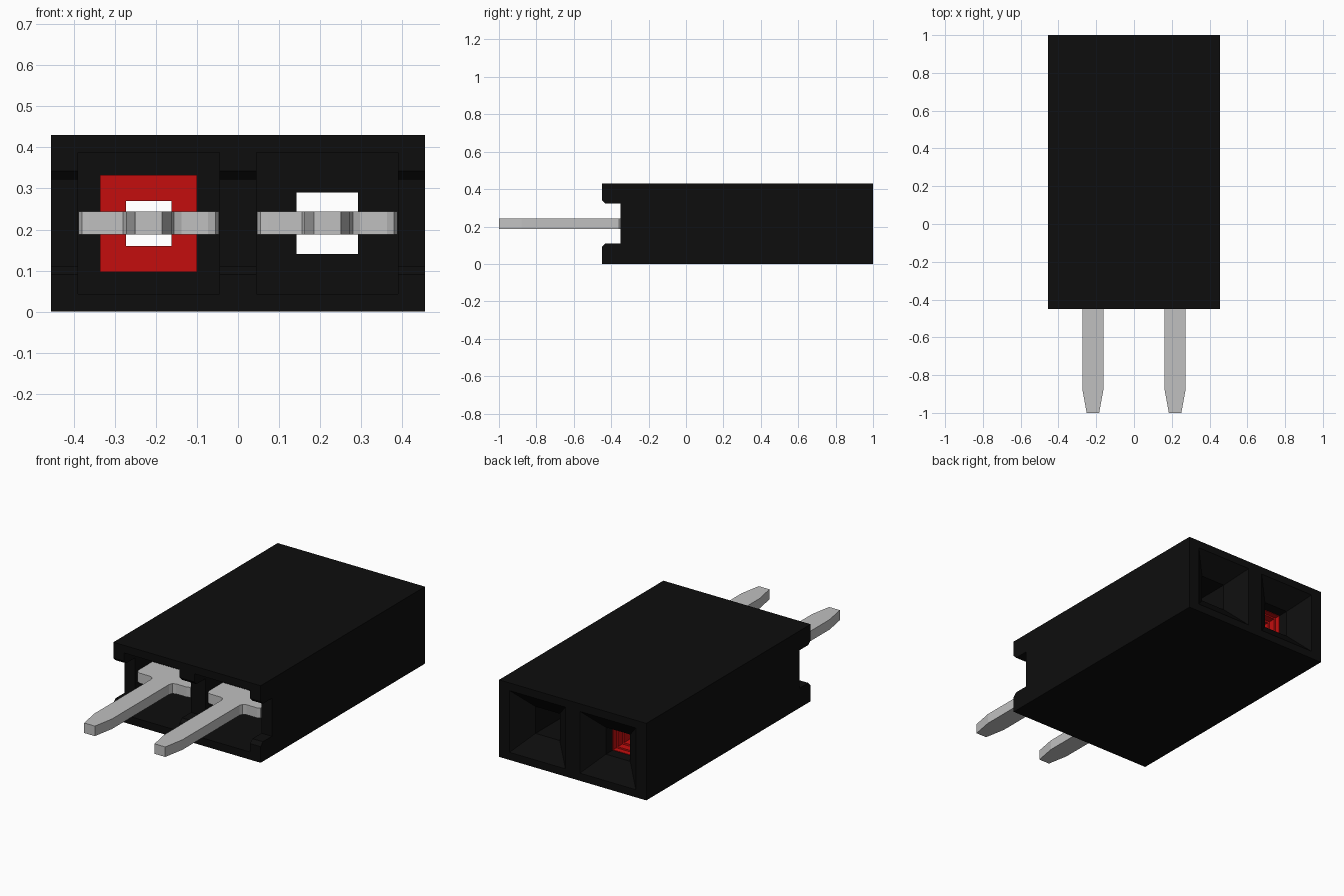
import bpy, bmesh
from mathutils import Vector

cube = bpy.data.objects.get("Cube")
if cube:
    bpy.data.objects.remove(cube, do_unlink=True)

ZC, CX = 0.215, 0.2175      # centre height and half spacing of the two sockets


def material(name, rgb, rough=0.6):
    m = bpy.data.materials.new(name)
    m.use_nodes = True
    m.diffuse_color = (*rgb, 1)
    bsdf = m.node_tree.nodes["Principled BSDF"]
    bsdf.inputs["Base Color"].default_value = (*rgb, 1)
    bsdf.inputs["Roughness"].default_value = rough
    return m


BLACK = material("black plastic", (0.004, 0.004, 0.004))
METAL = material("pale grey metal", (0.53, 0.53, 0.53))
RED = material("red insert", (0.55, 0.004, 0.004))


def make(name, bm, mat):
    bmesh.ops.recalc_face_normals(bm, faces=bm.faces)
    me = bpy.data.meshes.new(name)
    bm.to_mesh(me)
    bm.free()
    me.materials.append(mat)
    ob = bpy.data.objects.new(name, me)
    bpy.context.collection.objects.link(ob)
    return ob


def extrude(name, points, offset, mat):
    """Extrude a flat outline along an offset vector."""
    bm = bmesh.new()
    face = bm.faces.new([bm.verts.new(p) for p in points])
    out = bmesh.ops.extrude_face_region(bm, geom=[face])
    moved = [v for v in out["geom"] if isinstance(v, bmesh.types.BMVert)]
    bmesh.ops.translate(bm, verts=moved, vec=Vector(offset))
    return make(name, bm, mat)


def square_loft(name, cx, sections, mat, closed=False):
    """Join square rings given as (y, half width); closed makes a tube."""
    bm = bmesh.new()
    rings = [[bm.verts.new((cx + sx * h, y, ZC + sz * h))
              for sx, sz in ((-1, -1), (1, -1), (1, 1), (-1, 1))]
             for y, h in sections]
    pairs = list(zip(rings, rings[1:]))
    if closed:
        pairs.append((rings[-1], rings[0]))
    else:
        bm.faces.new(rings[0])
        bm.faces.new(rings[-1])
    for a, b in pairs:
        for i in range(4):
            j = (i + 1) % 4
            bm.faces.new((a[i], a[j], b[j], b[i]))
    return make(name, bm, mat)


# Housing block
housing = extrude("housing", [(-0.455, -0.45, 0), (0.455, -0.45, 0),
                              (0.455, -0.45, 0.43), (-0.455, -0.45, 0.43)],
                  (0, 1.45, 0), BLACK)

# Front slot with chamfered lips, running across the full width
slot = [(-0.5, 0.09), (-0.45, 0.09), (-0.43, 0.11), (-0.35, 0.11),
        (-0.35, 0.322), (-0.43, 0.322), (-0.45, 0.342), (-0.5, 0.342)]
cutters = [extrude("slot_cutter", [(-0.6, y, z) for y, z in slot], (1.2, 0, 0), BLACK)]

# Socket bores: wide front pocket, narrow passage, funnel mouth at the back
front = [(-0.6, 0.1725), (0.4, 0.1725)]
back = [(0.91, 0.075), (1.0, 0.1725), (1.02, 0.1725)]
cutters.append(square_loft("left_bore_cutter", CX, front + [(0.4, 0.075)] + back, BLACK))
cutters.append(square_loft("right_bore_cutter", -CX,
                           front + [(0.4, 0.118), (0.85, 0.118), (0.85, 0.075)] + back, BLACK))

for c in cutters:
    mod = housing.modifiers.new(c.name, "BOOLEAN")
    mod.operation = "DIFFERENCE"
    mod.solver = "EXACT"
    mod.object = c
    c.hide_render = True
bpy.context.view_layer.update()
cut_mesh = bpy.data.meshes.new_from_object(
    housing.evaluated_get(bpy.context.evaluated_depsgraph_get()))
housing.modifiers.clear()
housing.data = cut_mesh
for c in cutters:
    bpy.data.objects.remove(c, do_unlink=True)

# Red stepped sleeve inside the right socket
square_loft("red_sleeve", -CX,
            [(0.395, 0.118), (0.849, 0.118), (0.849, 0.073), (0.82, 0.073), (0.82, 0.065),
             (0.78, 0.065), (0.78, 0.055), (0.395, 0.055)], RED, closed=True)

# Contact pins: tapered blade, filleted shoulder and rounded crossbar ends
half = [(0.033, -1.0), (0.055, -0.88), (0.055, -0.375), (0.062, -0.358), (0.08, -0.35),
        (0.145, -0.35), (0.163, -0.343), (0.171, -0.325), (0.171, -0.2)]
outline = half + [(-x, y) for x, y in reversed(half)]
for side, sx in (("left", 1), ("right", -1)):
    extrude(side + "_pin", [(sx * CX + x, y, 0.188) for x, y in outline],
            (0, 0, 0.056), METAL)
